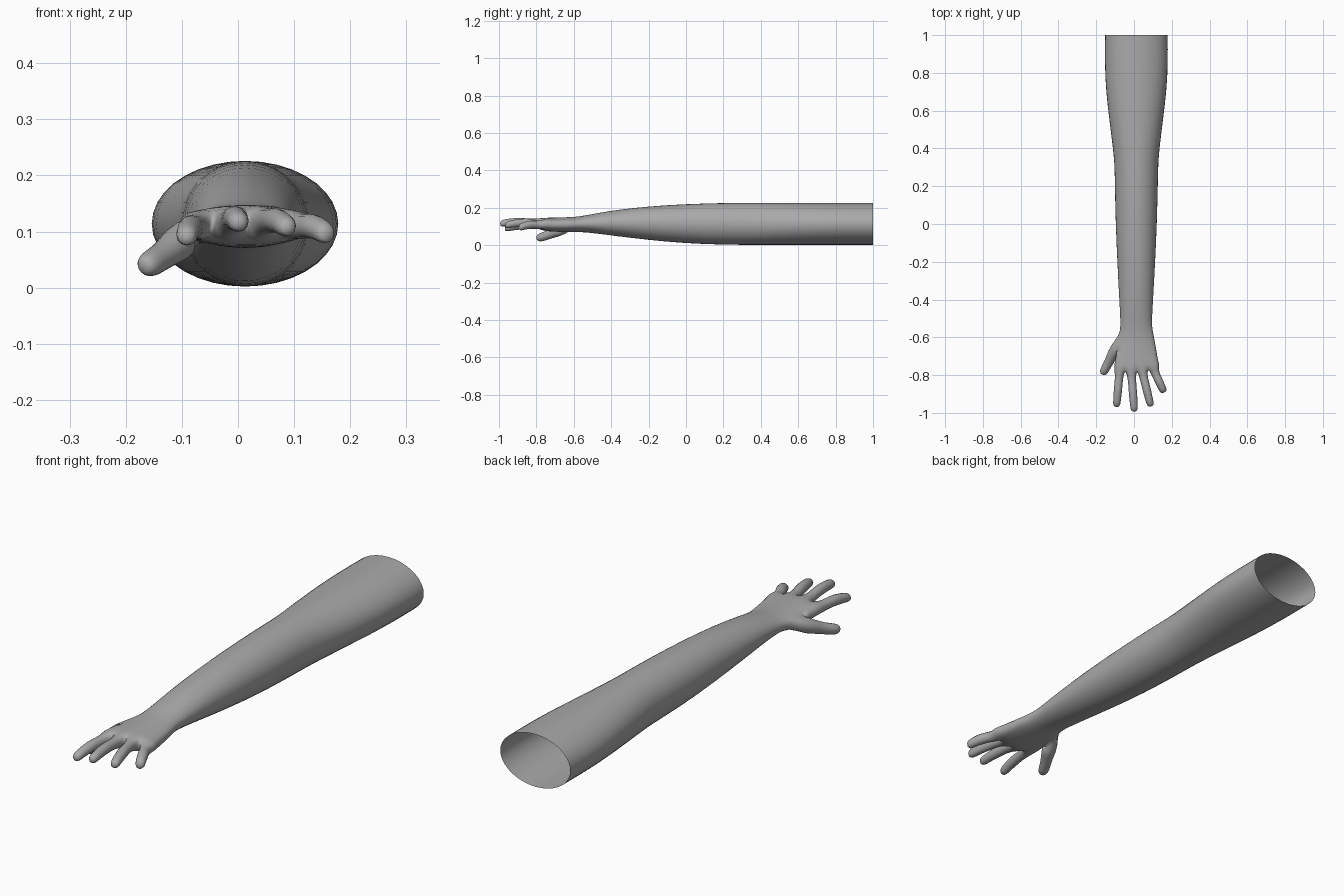
import bpy, bmesh, math
from mathutils import Vector

if "Cube" in bpy.data.objects:
    bpy.data.objects.remove(bpy.data.objects["Cube"])

skin = bpy.data.materials.new("plain_grey")
skin.diffuse_color = (0.4, 0.4, 0.4, 1)
skin.use_nodes = True
skin.node_tree.nodes["Principled BSDF"].inputs["Base Color"].default_value = skin.diffuse_color

bm = bmesh.new()
N = 18


def bridge(a, b):
    n = len(a)
    return [bm.faces.new((a[i], a[(i + 1) % n], b[(i + 1) % n], b[i])) for i in range(n)]


def arm_ring(y, x0, x1, z0, z1, flat=0.0):
    """Cross-section: top verts 0-8 run -x to +x, bottom verts 9-17 run back."""
    ring = []
    for k in range(N):
        a = math.radians(170 - 20 * k)
        lin = 1 - (k if k < 9 else 17 - k) / 4       # evenly spaced columns for the knuckles
        ux = (1 - flat) * math.cos(a) - flat * lin
        uz = (1 - flat) * math.sin(a) + flat * math.copysign(1 - 0.45 * lin * lin, math.sin(a))
        grow = 1.02
        ring.append(bm.verts.new(((x0 + x1) / 2 + ux * grow * (x1 - x0) / 2, y,
                                  (z0 + z1) / 2 + uz * grow * (z1 - z0) / 2)))
    return ring


def digit(loop, first, step, u, v, stations):
    """Loft a finger out of a loop of verts and close its tip."""
    prev = loop
    for x, y, z, r in stations:
        ring = [bm.verts.new(Vector((x, y, z)) + r * (u * math.cos(math.radians(first + step * j))
                + v * math.sin(math.radians(first + step * j)))) for j in range(len(loop))]
        bridge(prev, ring)
        prev = ring
    bm.faces.new(prev)


# Upper arm, forearm, wrist and palm
sections = [
    (1.00, -0.153, 0.178, 0.002, 0.226, 0), (0.85, -0.155, 0.180, 0.002, 0.226, 0),
    (0.70, -0.148, 0.172, 0.002, 0.226, 0), (0.55, -0.130, 0.153, 0.002, 0.226, 0),
    (0.42, -0.114, 0.137, 0.002, 0.226, 0), (0.33, -0.103, 0.128, 0.002, 0.226, 0),
    (0.20, -0.101, 0.126, 0.003, 0.226, 0), (0.00, -0.097, 0.121, 0.010, 0.220, 0),
    (-0.20, -0.088, 0.112, 0.028, 0.208, 0), (-0.38, -0.079, 0.102, 0.050, 0.188, 0),
    (-0.48, -0.073, 0.096, 0.063, 0.170, 0.05), (-0.545, -0.071, 0.094, 0.070, 0.158, 0.1),
    (-0.59, -0.078, 0.104, 0.071, 0.151, 0.3), (-0.67, -0.092, 0.118, 0.071, 0.148, 0.6),
    (-0.73, -0.100, 0.127, 0.074, 0.147, 0.85), (-0.775, -0.104, 0.134, 0.080, 0.146, 1)]
rings = [arm_ring(*s) for s in sections]
for a, b in zip(rings, rings[1:]):
    bridge(a, b)
for vert in rings[-1]:                                # knuckle line slopes back to both sides
    vert.co.y += 1.6 * (vert.co.x - 0.0) ** 2

# Four fingers: knuckle x, y, z to tip x, y, z
X, Z = Vector((1, 0, 0)), Vector((0, 0, 1))
fingers = [((-0.078, -0.80, 0.108), (-0.093, -0.97, 0.089)),
           ((-0.012, -0.81, 0.118), (0.002, -0.995, 0.115)),
           ((0.048, -0.80, 0.118), (0.090, -0.968, 0.106)),
           ((0.110, -0.785, 0.108), (0.160, -0.893, 0.094))]
for f, (base, tip) in enumerate(fingers):
    k = 2 * f
    loop = [rings[-1][i] for i in (k, k + 1, k + 2, 15 - k, 16 - k, 17 - k)]
    base, tip = Vector(base), Vector(tip)
    d = (tip - base).normalized()
    u = (X - d * X.dot(d)).normalized()
    rows = []
    for t, r in ((0, 0.027), (0.25, 0.025), (0.48, 0.027), (0.72, 0.024), (0.90, 0.024), (1, 0.015)):
        p = base.lerp(tip, t) + Z * 0.008 * math.sin(math.pi * t)
        rows.append((*p, r))
    digit(loop, 150, -60, u, Z, rows)

# Thumb grown from the side of the palm
near, far = rings[12], rings[13]
cols = (1, 0, 17, 16)
for i, j in zip(cols, cols[1:]):
    quad = {near[i], near[j], far[i], far[j]}
    bm.faces.remove(next(f for f in near[i].link_faces if set(f.verts) == quad))
loop = [near[i] for i in cols] + [far[i] for i in reversed(cols)]
digit(loop, 67.5, -45, Vector((-0.88, 0.46, 0.1)).normalized(), Vector((-0.1, -0.2, 0.97)).normalized(),
      [(-0.098, -0.665, 0.085, 0.038), (-0.119, -0.705, 0.069, 0.030),
       (-0.138, -0.74, 0.054, 0.026), (-0.154, -0.77, 0.044, 0.026),
       (-0.163, -0.788, 0.039, 0.022), (-0.168, -0.797, 0.037, 0.012)])

bmesh.ops.recalc_face_normals(bm, faces=bm.faces)
mesh = bpy.data.meshes.new("arm_and_hand")
bm.to_mesh(mesh)
bm.free()
arm = bpy.data.objects.new("arm_and_hand", mesh)
bpy.context.collection.objects.link(arm)
mesh.materials.append(skin)
mesh.shade_smooth()
arm.modifiers.new("smooth_skin", 'SUBSURF').levels = 1
arm.modifiers["smooth_skin"].render_levels = 1
